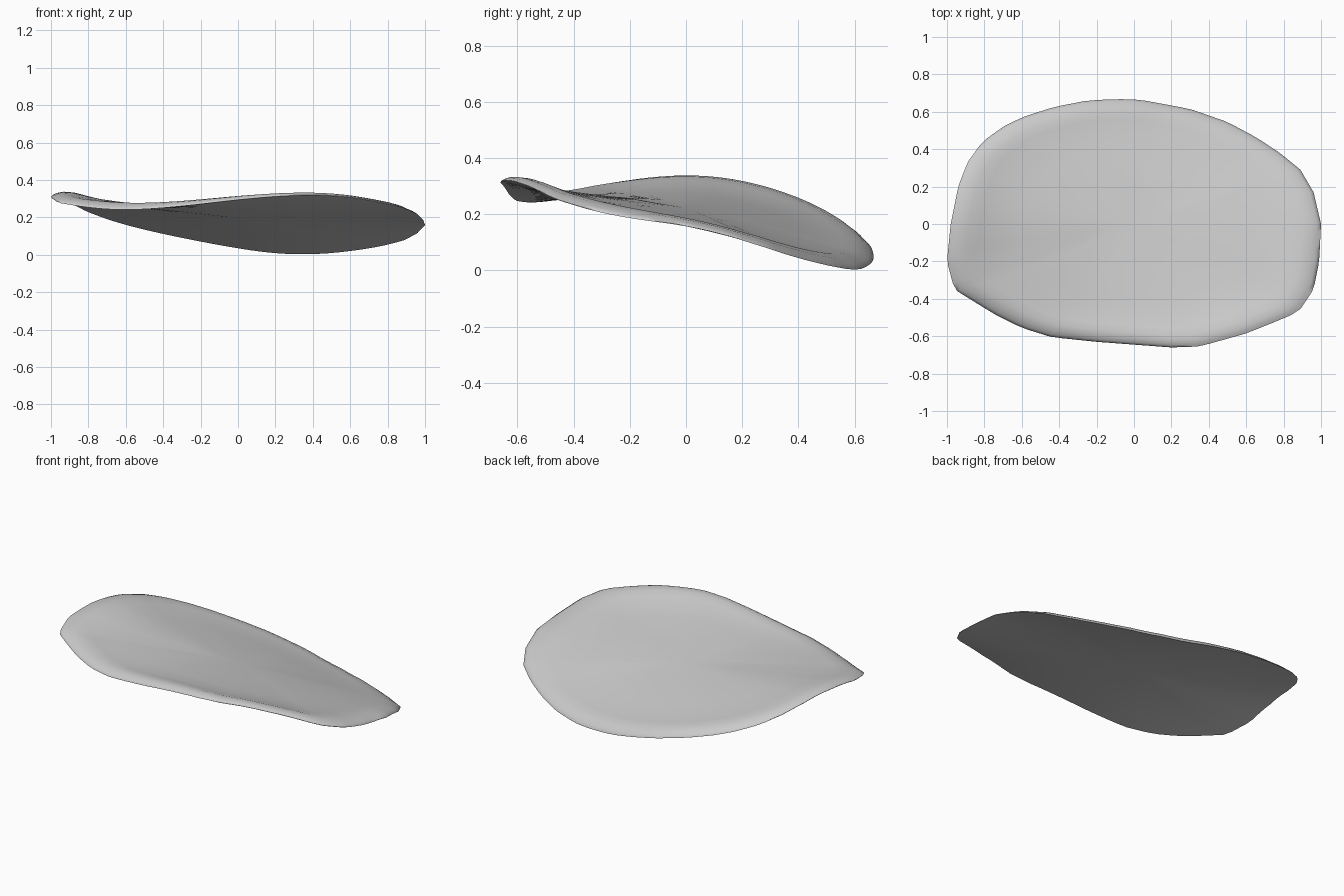
import bpy
import bmesh
import math

if "Cube" in bpy.data.objects:
    bpy.data.objects.remove(bpy.data.objects["Cube"])

# Rim path, counter-clockwise, as (x, y, z)
RIM = [(1, 0, .16), (.96, .17, .115), (.89, .29, .08), (.78, .38, .05),
       (.65, .465, .025), (.5, .545, .01), (.3, .615, 0), (.03, .665, .03),
       (-.1, .668, .05), (-.25, .66, .08), (-.43, .625, .12), (-.6, .57, .16),
       (-.7, .52, .19), (-.81, .44, .23), (-.89, .33, .275), (-.94, .2, .31),
       (-.98, 0, .325), (-1, -.2, .31), (-.96, -.35, .275), (-.75, -.48, .247),
       (-.6, -.555, .242), (-.44, -.605, .247), (-.2, -.63, .27), (0, -.645, .295),
       (.2, -.66, .315), (.35, -.655, .318), (.6, -.585, .31), (.75, -.525, .285),
       (.88, -.47, .255), (.96, -.35, .215), (.99, -.2, .185)]
SEGMENTS = 96
HARMONICS = 9
# Upper surface height above the underside: (radius fraction, lift)
PROFILE = [(0, .026), (.3, .025), (.6, .021), (.75, .02), (.84, .026), (.9, .03),
           (.95, .024), (.98, .013), (1, .002)]


def angle_of(point):
    return math.atan2(point[1] / .66, point[0]) % math.tau


def rim_at(angle):
    """Linear interpolation of the rim path by angle."""
    for i, a in enumerate(RIM):
        b = RIM[(i + 1) % len(RIM)]
        start = angle_of(a)
        span = (angle_of(b) - start) % math.tau
        offset = (angle - start) % math.tau
        if offset <= span:
            f = offset / span
            return [p + (q - p) * f for p, q in zip(a, b)]


angles = [math.tau * i / SEGMENTS for i in range(SEGMENTS)]
rim = [rim_at(a) for a in angles]


def coefficient(k, wave):
    total = sum(p[2] * wave(k * a) for p, a in zip(rim, angles))
    return total / SEGMENTS * (2 if k else 1)


waves = [(coefficient(k, math.cos), coefficient(k, math.sin)) for k in range(HARMONICS)]


def sheet_height(t, angle):
    """Soap-film surface stretched across the twisted rim."""
    return sum(t ** k * (c * math.cos(k * angle) + s * math.sin(k * angle))
               for k, (c, s) in enumerate(waves))


def add_ring(bm, t, lift):
    return [bm.verts.new((p[0] * t, p[1] * t, max(0, sheet_height(t, a)) + lift))
            for p, a in zip(rim, angles)]


def bridge(bm, inner, outer):
    for i in range(SEGMENTS):
        j = (i + 1) % SEGMENTS
        bm.faces.new((inner[i], outer[i], outer[j], inner[j]))


def add_cap(bm, ring, lift):
    center = bm.verts.new((0, 0, sheet_height(0, 0) + lift))
    for i in range(SEGMENTS):
        bm.faces.new((center, ring[i], ring[(i + 1) % SEGMENTS]))


# Curved plate: domed upper side with a raised border, smooth underside
bm = bmesh.new()
upper = [add_ring(bm, t, lift) for t, lift in PROFILE[1:]]
lower = [add_ring(bm, t, 0) for t in (1, .9, .75, .6, .45, .3)]
rings = upper + lower
add_cap(bm, upper[0], PROFILE[0][1])
for inner, outer in zip(rings, rings[1:]):
    bridge(bm, inner, outer)
add_cap(bm, lower[-1], 0)
bmesh.ops.recalc_face_normals(bm, faces=bm.faces)
mesh = bpy.data.meshes.new("curved_plate")
bm.to_mesh(mesh)
bm.free()
plate = bpy.data.objects.new("curved_plate", mesh)
bpy.context.collection.objects.link(plate)

# Plain light grey
grey = bpy.data.materials.new("light_grey")
grey.use_nodes = True
color = (.6, .6, .6, 1)
grey.diffuse_color = color
grey.node_tree.nodes["Principled BSDF"].inputs["Base Color"].default_value = color
mesh.materials.append(grey)

bpy.context.view_layer.objects.active = plate
plate.select_set(True)
bpy.ops.object.shade_smooth_by_angle(angle=math.radians(60))
